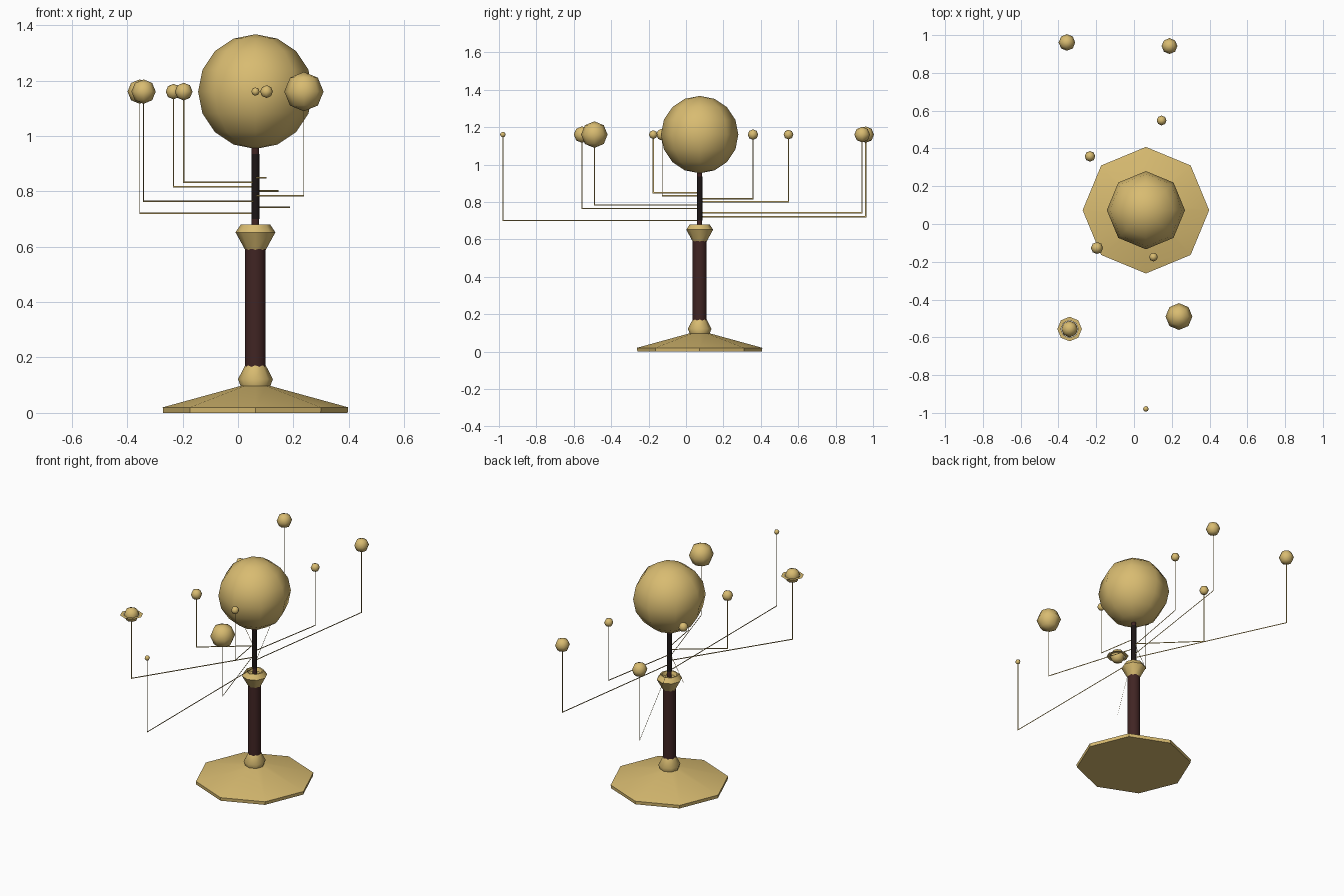
import bpy, bmesh, math
from mathutils import Vector, Matrix

if "Cube" in bpy.data.objects:
    bpy.data.objects.remove(bpy.data.objects["Cube"])

CX, CY, SUN_Z = 0.063, 0.073, 1.16


def material(name, rgb):
    m = bpy.data.materials.new(name)
    m.diffuse_color = (*rgb, 1)
    m.use_nodes = True
    m.node_tree.nodes["Principled BSDF"].inputs["Base Color"].default_value = m.diffuse_color
    return m


BRASS = material("brass", (0.69, 0.50, 0.165))
WOOD = material("dark_wood", (0.052, 0.018, 0.017))
IRON = material("blackened_spindle", (0.012, 0.008, 0.008))


def finish(name, bm, mat, smooth=None):
    me = bpy.data.meshes.new(name)
    bm.to_mesh(me)
    bm.free()
    me.materials.append(mat)
    ob = bpy.data.objects.new(name, me)
    bpy.context.collection.objects.link(ob)
    if smooth is not None:
        bpy.ops.object.select_all(action='DESELECT')
        bpy.context.view_layer.objects.active = ob
        ob.select_set(True)
        bpy.ops.object.shade_smooth_by_angle(angle=math.radians(smooth))
    return ob


def lathe(name, profile, sides, mat, smooth=None):
    """Turn (radius, z) points around the central axis, capped at both ends."""
    bm = bmesh.new()
    rings = []
    for r, z in profile:
        rings.append([bm.verts.new((CX + r * math.cos(i * math.tau / sides),
                                    CY + r * math.sin(i * math.tau / sides), z))
                      for i in range(sides)])
    for a, b in zip(rings, rings[1:]):
        for i in range(sides):
            j = (i + 1) % sides
            bm.faces.new((a[i], a[j], b[j], b[i]))
    bm.faces.new(rings[0][::-1])
    bm.faces.new(rings[-1])
    return finish(name, bm, mat, smooth)


def ball(name, x, y, r, rings):
    bm = bmesh.new()
    bmesh.ops.create_uvsphere(bm, u_segments=8, v_segments=rings, radius=r,
                              matrix=Matrix.Translation((x, y, SUN_Z)))
    return finish(name, bm, BRASS, 60)


# Stand: flared foot, lower collar, column, upper cup, spindle
lathe("foot", [(0.333, 0.0), (0.335, 0.02), (0.055, 0.097)], 8, BRASS, 30)
lathe("lower_collar", [(0.052, 0.092), (0.063, 0.122), (0.037, 0.172)], 8, BRASS, 50)
lathe("column", [(0.037, 0.165), (0.037, 0.592)], 16, WOOD, 40)
lathe("upper_cup", [(0.037, 0.588), (0.072, 0.652), (0.053, 0.68),
                    (0.045, 0.68), (0.037, 0.66)], 8, BRASS, 50)
lathe("spindle_core", [(0.0135, 0.65), (0.0135, 0.97)], 16, WOOD, 40)
lathe("spindle_sleeve", [(0.0148, 0.70), (0.0148, 0.935)], 16, IRON, 40)

# Central sun
ball("sun", CX, CY, 0.207, 8)

# Planets: x, y, radius, arm height
planets = [
    (0.103, -0.175, 0.023, 0.849), (-0.196, -0.127, 0.032, 0.833),
    (-0.233, 0.358, 0.028, 0.817), (0.146, 0.548, 0.026, 0.801),
    (0.238, -0.490, 0.071, 0.784), (-0.341, -0.556, 0.044, 0.764),
    (0.188, 0.942, 0.042, 0.742), (-0.355, 0.961, 0.044, 0.721),
    (0.063, -0.979, 0.015, 0.701),
]


def arm(name, x, y, z):
    """Flat L-shaped strip standing in the radial plane."""
    w = 0.003
    axis = Vector((CX, CY, 0))
    d = Vector((x, y, 0)) - axis
    length = d.length
    d.normalize()
    outline = [(0, z - w), (length + w, z - w), (length + w, SUN_Z),
               (length - w, SUN_Z), (length - w, z + w), (0, z + w)]
    bm = bmesh.new()
    v = [bm.verts.new(axis + d * s + Vector((0, 0, h))) for s, h in outline]
    bm.faces.new((v[0], v[1], v[4], v[5]))
    bm.faces.new((v[1], v[2], v[3], v[4]))
    finish(name, bm, BRASS)


for i, (x, y, r, z) in enumerate(planets, 1):
    ball(f"planet_{i}", x, y, r, 4)
    arm(f"planet_arm_{i}", x, y, z)

# Flat ring around the sixth planet
x, y = planets[5][:2]
bm = bmesh.new()
pts = [[bm.verts.new((x + r * math.cos(k * math.tau / 8),
                      y + r * math.sin(k * math.tau / 8), SUN_Z))
        for k in range(8)] for r in (0.046, 0.065)]
for k in range(8):
    n = (k + 1) % 8
    bm.faces.new((pts[0][k], pts[1][k], pts[1][n], pts[0][n]))
finish("planet_ring", bm, BRASS)
